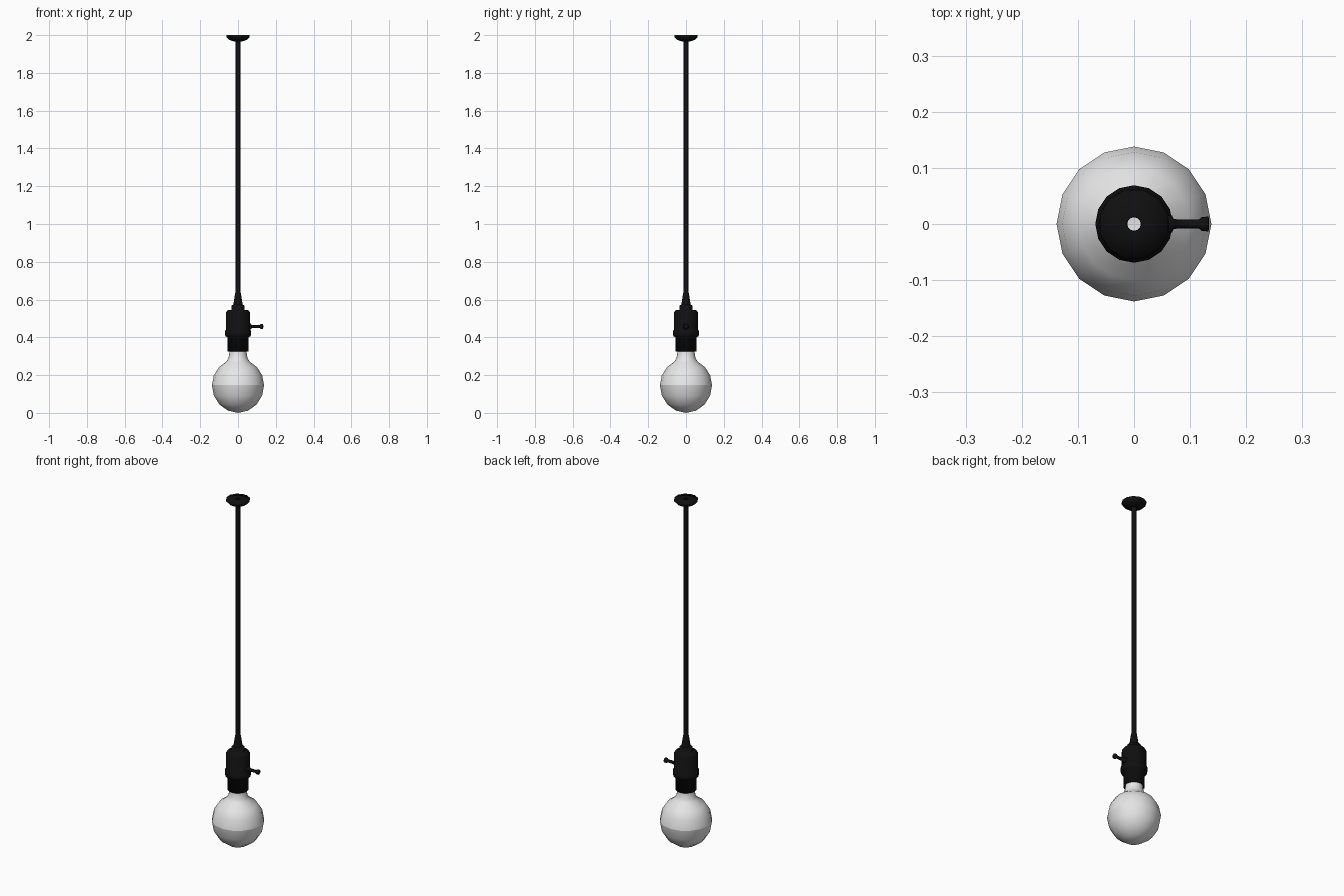
import bpy, bmesh, math
from mathutils import Matrix

if "Cube" in bpy.data.objects:
    bpy.data.objects.remove(bpy.data.objects["Cube"])


def material(name, v):
    m = bpy.data.materials.new(name)
    m.diffuse_color = (v, v, v, 1)
    m.use_nodes = True
    m.node_tree.nodes["Principled BSDF"].inputs["Base Color"].default_value = m.diffuse_color
    return m


BLACK = material("black", 0.005)
WHITE = material("bulb white", 0.8)


def lathe(name, profile, segs, mat, sharp_z=None, matrix=None, angle=35, phase=0.0):
    """Revolve (radius, height) points around z; zero radius closes to a tip."""
    bm = bmesh.new()
    rings = []
    for r, z in profile:
        if r == 0:
            rings.append([bm.verts.new((0, 0, z))] * segs)
        else:
            rings.append([bm.verts.new((r * math.cos(2 * math.pi * (i + phase) / segs),
                                        r * math.sin(2 * math.pi * (i + phase) / segs), z))
                          for i in range(segs)])
    for a, b in zip(rings, rings[1:]):
        for i in range(segs):
            j = (i + 1) % segs
            quad = list(dict.fromkeys((a[i], a[j], b[j], b[i])))
            bm.faces.new(quad)
    for f in bm.faces:
        f.smooth = True
    for e in bm.edges:
        on_seam = sharp_z is not None and all(abs(v.co.z - sharp_z) < 1e-5 for v in e.verts)
        if on_seam or (len(e.link_faces) == 2 and e.calc_face_angle(0) > math.radians(angle)):
            e.smooth = False
    if matrix:
        bm.transform(matrix)
    me = bpy.data.meshes.new(name)
    bm.to_mesh(me)
    bm.free()
    me.materials.append(mat)
    ob = bpy.data.objects.new(name, me)
    bpy.context.collection.objects.link(ob)
    return ob


# Globe bulb with a neck open inside the socket, seam at the equator
lathe("bulb", [(0, 0), (0.053, 0.012), (0.098, 0.044), (0.128, 0.092), (0.138, 0.147),
               (0.128, 0.199), (0.1, 0.243), (0.063, 0.27), (0.051, 0.288),
               (0.046, 0.315), (0.044, 0.34)], 16, WHITE, sharp_z=0.147, angle=60)

# Socket: inner lip, lower sleeve, collar, body and stepped cap
lathe("socket", [(0.046, 0.345), (0.048, 0.325), (0.055, 0.325), (0.055, 0.4),
                 (0.066, 0.405), (0.069, 0.415), (0.069, 0.435), (0.063, 0.442),
                 (0.063, 0.532), (0.056, 0.543), (0.035, 0.546), (0.035, 0.567),
                 (0.025, 0.574), (0.013, 0.574)], 16, BLACK)

# Tapered cord grip
lathe("cord_grip", [(0.025, 0.57), (0.022, 0.59), (0.015, 0.635), (0.012, 0.642)], 12, BLACK)

# Hollow cord, open at both ends
lathe("cord", [(0.0125, 0.57), (0.0125, 2.0)], 12, BLACK)

# Ceiling canopy
lathe("canopy", [(0.0125, 1.966), (0.03, 1.968), (0.05, 1.976), (0.063, 1.99),
                 (0.063, 2.0), (0.0125, 2.0)], 12, BLACK, phase=0.5)

# Turn switch on the right side
to_x = Matrix.Translation((0, 0, 0.457)) @ Matrix.Rotation(math.radians(90), 4, 'Y')
lathe("switch", [(0.016, 0.055), (0.016, 0.068), (0.009, 0.071), (0.008, 0.115),
                 (0.013, 0.121), (0.014, 0.133), (0, 0.134)], 10, BLACK, matrix=to_x)
